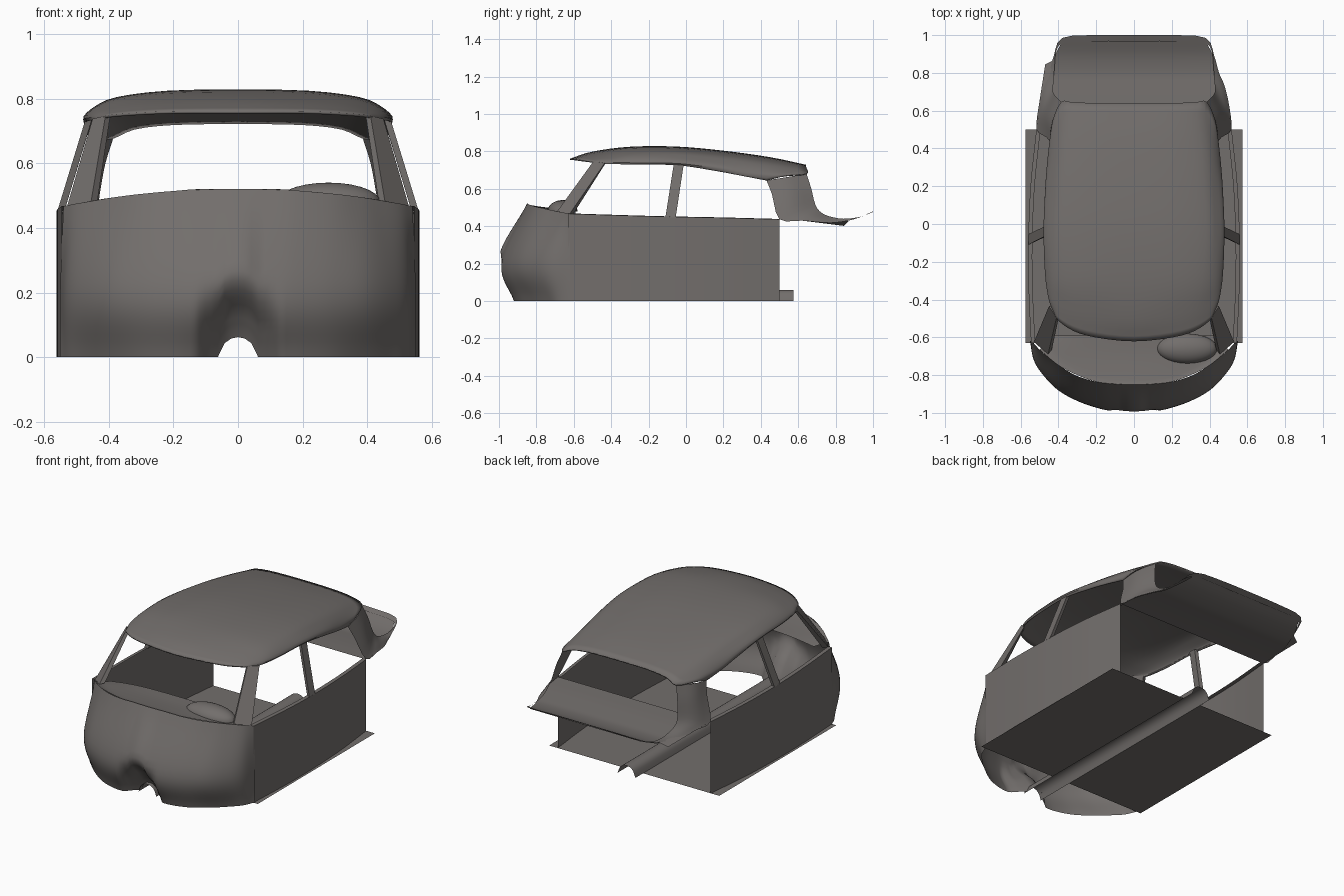
import bpy, bmesh, math
from mathutils import Vector

if "Cube" in bpy.data.objects:
    bpy.data.objects.remove(bpy.data.objects["Cube"])

paint = bpy.data.materials.new("warm grey")
paint.diffuse_color = (0.17, 0.157, 0.15, 1)
paint.use_nodes = True
paint.node_tree.nodes["Principled BSDF"].inputs["Base Color"].default_value = paint.diffuse_color


def spline(pts, n):
    """Catmull-Rom through pts with n steps per segment (n=1 keeps pts)."""
    pts = [Vector(p) for p in pts]
    pad = [2 * pts[0] - pts[1]] + pts + [2 * pts[-1] - pts[-2]]
    out = []
    for i in range(len(pts) - 1):
        a, b, c, d = pad[i:i + 4]
        for k in range(n):
            t = k / n
            out.append(0.5 * (2 * b + (c - a) * t + (2 * a - 5 * b + 4 * c - d) * t * t
                              + (3 * b - a - 3 * c + d) * t ** 3))
    return out + [pts[-1]]


def finish(name, bm, mirror=False, thick=0, angle=35):
    bmesh.ops.remove_doubles(bm, verts=bm.verts, dist=1e-5)
    bmesh.ops.recalc_face_normals(bm, faces=bm.faces)
    me = bpy.data.meshes.new(name)
    bm.to_mesh(me)
    bm.free()
    me.materials.append(paint)
    ob = bpy.data.objects.new(name, me)
    bpy.context.collection.objects.link(ob)
    bpy.ops.object.select_all(action='DESELECT')
    ob.select_set(True)
    bpy.context.view_layer.objects.active = ob
    bpy.ops.object.shade_smooth_by_angle(angle=math.radians(angle))
    if mirror:
        ob.modifiers.new("mirror", 'MIRROR')
    if thick:
        s = ob.modifiers.new("thickness", 'SOLIDIFY')
        s.thickness, s.offset = thick, 0
    return ob


def full(row):
    """Half row starting on the centre line -> whole row."""
    return [(-x, y, z) for x, y, z in row[:0:-1]] + list(row)


def loft(name, rows, nu=4, nv=4, warp=None, **kw):
    rows = [spline(r, nu) for r in rows]
    cols = [spline(c, nv) for c in zip(*rows)]
    bm = bmesh.new()
    grid = [[bm.verts.new(warp(p) if warp else p) for p in c] for c in cols]
    for a, b in zip(grid, grid[1:]):
        for j in range(len(a) - 1):
            bm.faces.new((a[j], a[j + 1], b[j + 1], b[j]))
    return finish(name, bm, **kw)


def beam(name, low, high):
    """Four-sided post between two quads, mirrored left and right."""
    bm = bmesh.new()
    a = [bm.verts.new(p) for p in low]
    b = [bm.verts.new(p) for p in high]
    bm.faces.new(a)
    bm.faces.new(b)
    for i in range(4):
        j = (i + 1) % 4
        bm.faces.new((a[i], a[j], b[j], b[i]))
    return finish(name, bm, mirror=True)


# Roof: cross-sections from windscreen header to rear window
roof = [
    [(0, -.62, .757), (.2, -.60, .757), (.32, -.565, .752), (.40, -.51, .745), (.42, -.47, .738), (.435, -.44, .733)],
    [(0, -.5, .795), (.2, -.48, .79), (.33, -.45, .78), (.41, -.42, .762), (.445, -.40, .745), (.45, -.38, .733)],
    [(0, -.3, .821), (.22, -.3, .817), (.36, -.29, .80), (.43, -.28, .775), (.465, -.27, .745), (.463, -.25, .732)],
    [(0, -.05, .822), (.22, -.05, .817), (.38, -.05, .797), (.44, -.05, .77), (.474, -.04, .742), (.468, -.04, .728)],
    [(0, .2, .80), (.22, .2, .795), (.37, .2, .775), (.43, .19, .745), (.465, .18, .715), (.462, .17, .695)],
    [(0, .45, .765), (.21, .45, .76), (.35, .44, .742), (.415, .40, .715), (.452, .34, .685), (.455, .31, .668)],
    [(0, .64, .725), (.2, .64, .722), (.32, .643, .708), (.385, .645, .68), (.43, .54, .67), (.44, .43, .645)],
]
loft("roof", [full(r) for r in roof], 3, 4, thick=.008)

# Rear quarter pillars and the rim round the rear window
outer = [(.44, .43, .645), (.465, .46, .57), (.515, .5, .437), (.505, .62, .43), (.48, .73, .42),
         (.45, .80, .42), (.425, .89, .435), (.38, .985, .47), (.2, 1, .478), (0, 1, .48)]
inner = [(.385, .645, .68), (.41, .67, .60), (.425, .69, .52), (.43, .715, .48), (.425, .76, .455),
         (.42, .84, .44), (.41, .92, .448), (.365, .96, .46), (.2, .967, .465), (0, .967, .465)]
bulge = [.018, .018, .012, .008, .004, 0, 0, 0, 0, 0]
middle = [tuple((Vector(a) + Vector(b)) / 2 + Vector((k, 0, 0)))
          for a, b, k in zip(outer, inner, bulge)]
loft("rear_window_surround", [outer, middle, inner], 3, 4, mirror=True)

# Rear shelf under the window
shelf = [(.515, .5, .436), (.503, .62, .43), (.478, .73, .42), (.45, .80, .415), (.42, .89, .428), (.375, .975, .46)]
loft("rear_shelf", [full([(0, y, z), (x / 2, y, z), (x, y, z)]) for x, y, z in shelf], 1, 3)

# Small torn corner plate on the left of the shelf
loft("left_shelf_corner", [[(-.505, .62, .43), (-.47, .845, .402)],
                           [(-.44, .74, .425), (-.42, .87, .428)]], 1, 1)

# Nose: bottom, widest and top edges, with a recess and tunnel arch in the middle
xs = [0, .12, .2, .3, .4, .48, .53, .55]
nose_low = list(zip([0, .12, .2, .3, .4, .47, .52, .55],
                    [-.92, -.92, -.915, -.88, -.81, -.745, -.69, -.62], [0] * 8))
nose_mid = list(zip(xs, [-1, -.988, -.97, -.935, -.88, -.80, -.72, -.62], [.2] * 8))
nose_top = list(zip([0, .12, .2, .3, .38, .44, .5, .54],
                    [-.85, -.845, -.835, -.805, -.76, -.715, -.665, -.62],
                    [.521, .52, .514, .505, .495, .485, .475, .467]))


def nose_warp(p):
    x, y, z = abs(p.x), p.y, p.z
    r = max(0, min(1, (.13 - x) / .06)) * max(0, min(1, (.22 - z) / .12))
    arch = .062 * math.sqrt(max(0, 1 - (x / .058) ** 2))
    return Vector((p.x, y + .07 * r, z + arch * max(0, 1 - z / .5)))


loft("nose", [full(nose_low), full(nose_mid), full(nose_top)], 6, 8, warp=nose_warp)

# Cowl and dashboard top behind the nose edge
cowl = [
    [(0, -.85, .521), (.2, -.835, .514), (.38, -.76, .495), (.5, -.665, .475)],
    [(0, -.825, .512), (.2, -.81, .506), (.36, -.74, .488), (.48, -.645, .468)],
    [(0, -.7, .495), (.2, -.69, .492), (.35, -.66, .482), (.465, -.62, .465)],
    [(0, -.59, .49), (.2, -.59, .487), (.33, -.59, .478), (.45, -.59, .462)],
]
loft("cowl", [full(r) for r in cowl], 5, 3)

# Instrument hump on the right of the dashboard
bm = bmesh.new()
bmesh.ops.create_uvsphere(bm, u_segments=28, v_segments=14, radius=1)
bmesh.ops.delete(bm, geom=[v for v in bm.verts if v.co.z < -.01], context='VERTS')
for v in bm.verts:
    v.co = Vector((.28 + .16 * v.co.x, -.66 + .08 * v.co.y, .48 + .06 * v.co.z))
finish("instrument_hump", bm)

# Side panels with an inward sill at the belt line
belt = [(.545, -.63, .467), (.558, -.35, .458), (.56, -.1, .451), (.548, .2, .445), (.517, .5, .437)]
loft("side_panel", [[(x, y, 0) for x, y, z in belt], belt,
                    [(x - .022, y, z + .002) for x, y, z in belt]], 4, 1, mirror=True)

# Windscreen pillars and centre posts
beam("windscreen_pillar",
     [(.53, -.625, .462), (.455, -.69, .478), (.435, -.665, .482), (.50, -.605, .462)],
     [(.45, -.435, .737), (.41, -.495, .747), (.395, -.48, .747), (.43, -.43, .737)])
beam("centre_post",
     [(.56, -.11, .448), (.56, -.055, .448), (.538, -.06, .448), (.538, -.10, .448)],
     [(.472, -.065, .735), (.472, -.012, .733), (.452, -.017, .733), (.452, -.06, .735)])

# Floor with raised centre tunnel
loft("floor", [[(.06, y, 0), (.575, y, 0)] for y in (-.63, .5)], 1, 1, mirror=True)
arch = [(0, .06), (.022, .056), (.042, .042), (.053, .02), (.06, 0)]
loft("tunnel", [full([(x, y, z) for x, z in arch]) for y in (-.875, .575)], 2, 1)
